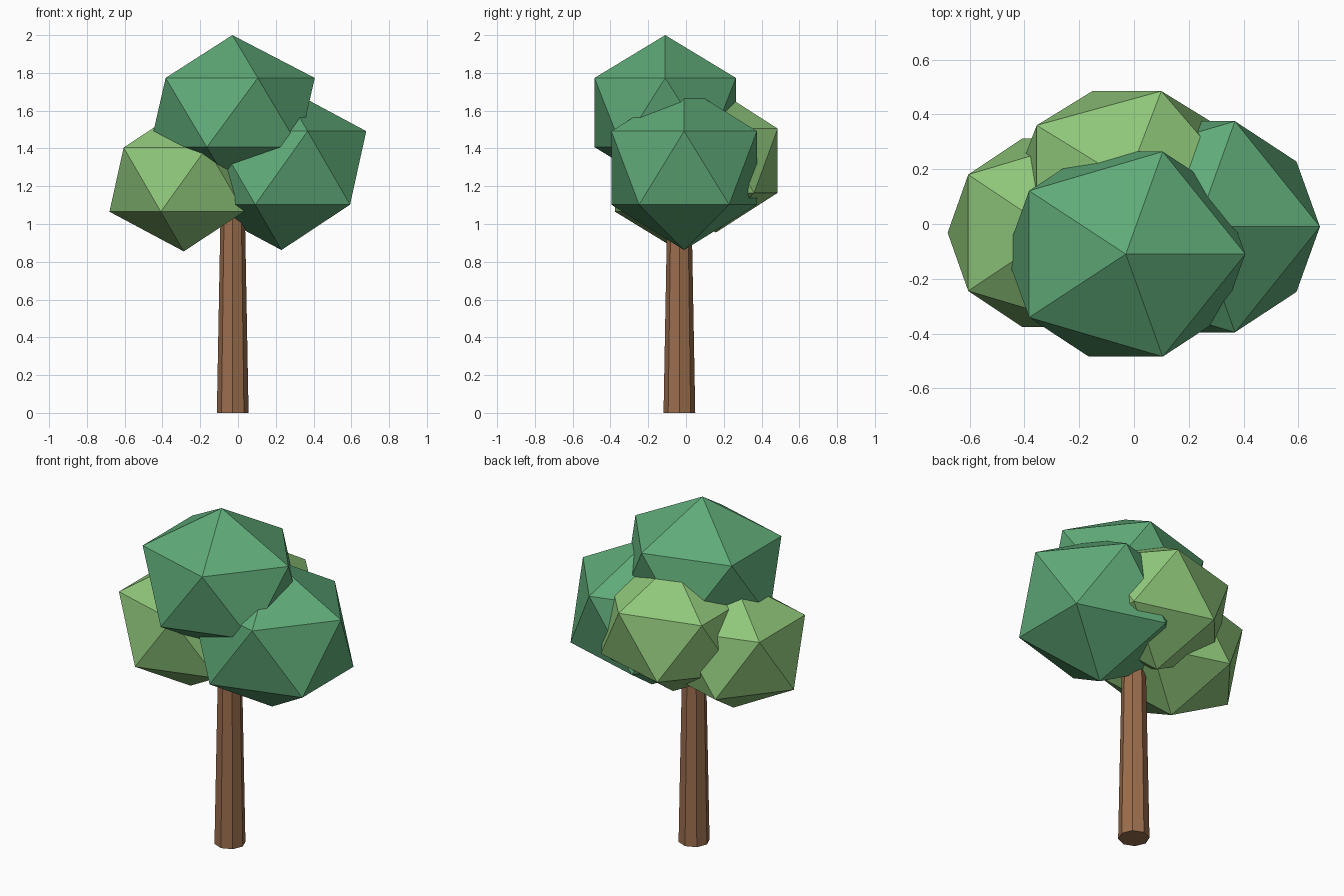
import bpy

if "Cube" in bpy.data.objects:
    bpy.data.objects.remove(bpy.data.objects["Cube"])


def material(name, rgb):
    """Flat material from 0-255 display values, converted to linear."""
    m = bpy.data.materials.new(name)
    lin = [((c / 255 + 0.055) / 1.055) ** 2.4 for c in rgb]
    m.diffuse_color = (*lin, 1)
    m.use_nodes = True
    m.node_tree.nodes["Principled BSDF"].inputs["Base Color"].default_value = m.diffuse_color
    return m


deep_green = material("deep_green", (95, 170, 120))
light_green = material("light_green", (143, 198, 122))
bark = material("bark_brown", (155, 110, 78))


def foliage(name, centre, radii, mat):
    """A squashed icosahedron clump of leaves."""
    bpy.ops.mesh.primitive_ico_sphere_add(subdivisions=1, radius=1, location=centre)
    ob = bpy.context.object
    ob.name = name
    ob.scale = radii
    bpy.ops.object.transform_apply(location=False, rotation=False, scale=True)
    ob.data.materials.append(mat)


# Leaf clumps
foliage("foliage_top", (-0.03, -0.11, 1.59), (0.488, 0.440, 0.41), deep_green)
foliage("foliage_right", (0.23, -0.01, 1.297), (0.502, 0.453, 0.435), deep_green)
foliage("foliage_left", (-0.287, -0.032, 1.235), (0.44, 0.404, 0.38), light_green)
foliage("foliage_back", (-0.026, 0.158, 1.335), (0.455, 0.385, 0.38), light_green)

# Tapered eight-sided trunk, its top hidden inside the leaves
height = 1.25
bpy.ops.mesh.primitive_cone_add(vertices=8, radius1=0.084, radius2=0.061,
                                depth=height, location=(-0.028, -0.035, height / 2))
trunk = bpy.context.object
trunk.name = "trunk"
trunk.data.materials.append(bark)
